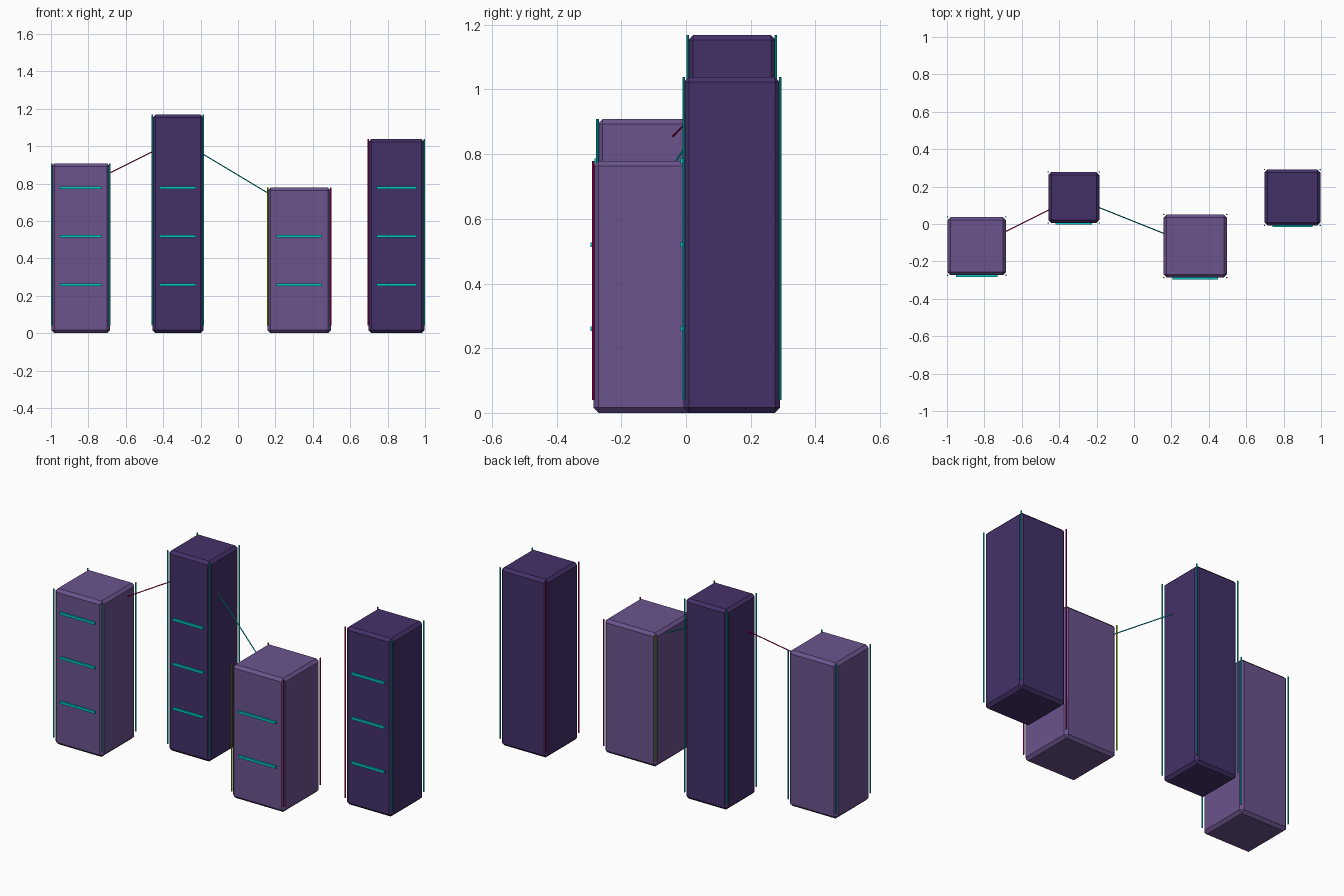
import bpy
from mathutils import Vector

cube = bpy.data.objects.get("Cube")
if cube:
    bpy.data.objects.remove(cube, do_unlink=True)

U = 0.1298                       # one building unit
OFFSET = Vector((0.003, 0.012, 0))


def srgb(channel):
    c = channel / 255
    return c / 12.92 if c < 0.04045 else ((c + 0.055) / 1.055) ** 2.4


def material(name, r, g, b):
    mat = bpy.data.materials.new(name)
    mat.use_nodes = True
    color = (srgb(r), srgb(g), srgb(b), 1)
    mat.diffuse_color = color
    mat.node_tree.nodes["Principled BSDF"].inputs["Base Color"].default_value = color
    return mat


LIGHT = material("light purple", 107, 83, 141)
DARK = material("dark purple", 68, 48, 105)
TEAL = material("neon teal", 0, 204, 202)
CRIMSON = material("neon crimson", 204, 0, 102)
LIME = material("neon lime", 150, 204, 0)


def finish(name, mat):
    obj = bpy.context.object
    obj.name = name
    obj.data.materials.append(mat)
    return obj


def box(name, center, size, mat, bevel=0):
    bpy.ops.mesh.primitive_cube_add(size=1, location=center)
    obj = finish(name, mat)
    obj.scale = size
    bpy.ops.object.transform_apply(location=False, rotation=False, scale=True)
    if bevel:
        mod = obj.modifiers.new("chamfered edges", "BEVEL")
        mod.width = bevel
        mod.segments = 1
    return obj


def rod(name, start, end, radius, mat, sides=8):
    axis = end - start
    bpy.ops.mesh.primitive_cylinder_add(vertices=sides, radius=radius, depth=axis.length,
                                        location=(start + end) / 2)
    obj = finish(name, mat)
    obj.rotation_euler = axis.to_track_quat("Z", "Y").to_euler()
    bpy.ops.object.shade_smooth_by_angle()
    return obj


# name, x, y, width, height in units, wall colour, trim on the -x and +x corners
towers = [
    ("outer_right", -6.5, -1, 2.4, 7, LIGHT, TEAL, TEAL),
    ("inner_right", -2.5, 1, 2.1, 9, DARK, TEAL, TEAL),
    ("inner_left", 2.5, -1, 2.6, 6, LIGHT, LIME, CRIMSON),
    ("outer_left", 6.5, 1, 2.3, 8, DARK, CRIMSON, TEAL),
]

anchors = {}
for name, x, y, width, height, wall, trim_low, trim_high in towers:
    base = Vector((x, y, 0)) * U + OFFSET
    w, h = width * U, height * U
    up = Vector((0, 0, 1))
    anchors[name] = base + up * (h - U)

    # Tower body
    box(name + "_tower", base + up * h / 2, (w, w, h), wall, 0.016)

    # Vertical light strips on the four corners
    for sx, trim in ((-1, trim_low), (1, trim_high)):
        for sy, side in ((-1, "front"), (1, "back")):
            corner = base + Vector((sx, sy, 0)) * (w / 2)
            hand = "left" if sx > 0 else "right"
            rod(f"{name}_{side}_{hand}_strip", corner + up * 0.04, corner + up * h,
                0.004, trim)

    # Horizontal light bars on the front
    for row in range(1, min(3, (height - 1) // 2) + 1):
        middle = base + Vector((0, -w / 2 - 0.002, row * 2 * U))
        box(f"{name}_front_bar_{row}", middle, (w * 0.72, 0.014, 0.014), TEAL)

# Cables strung between towers
rod("right_cable", anchors["outer_right"], anchors["inner_right"], 0.003, CRIMSON)
rod("middle_cable", anchors["inner_right"], anchors["inner_left"], 0.003, TEAL)
